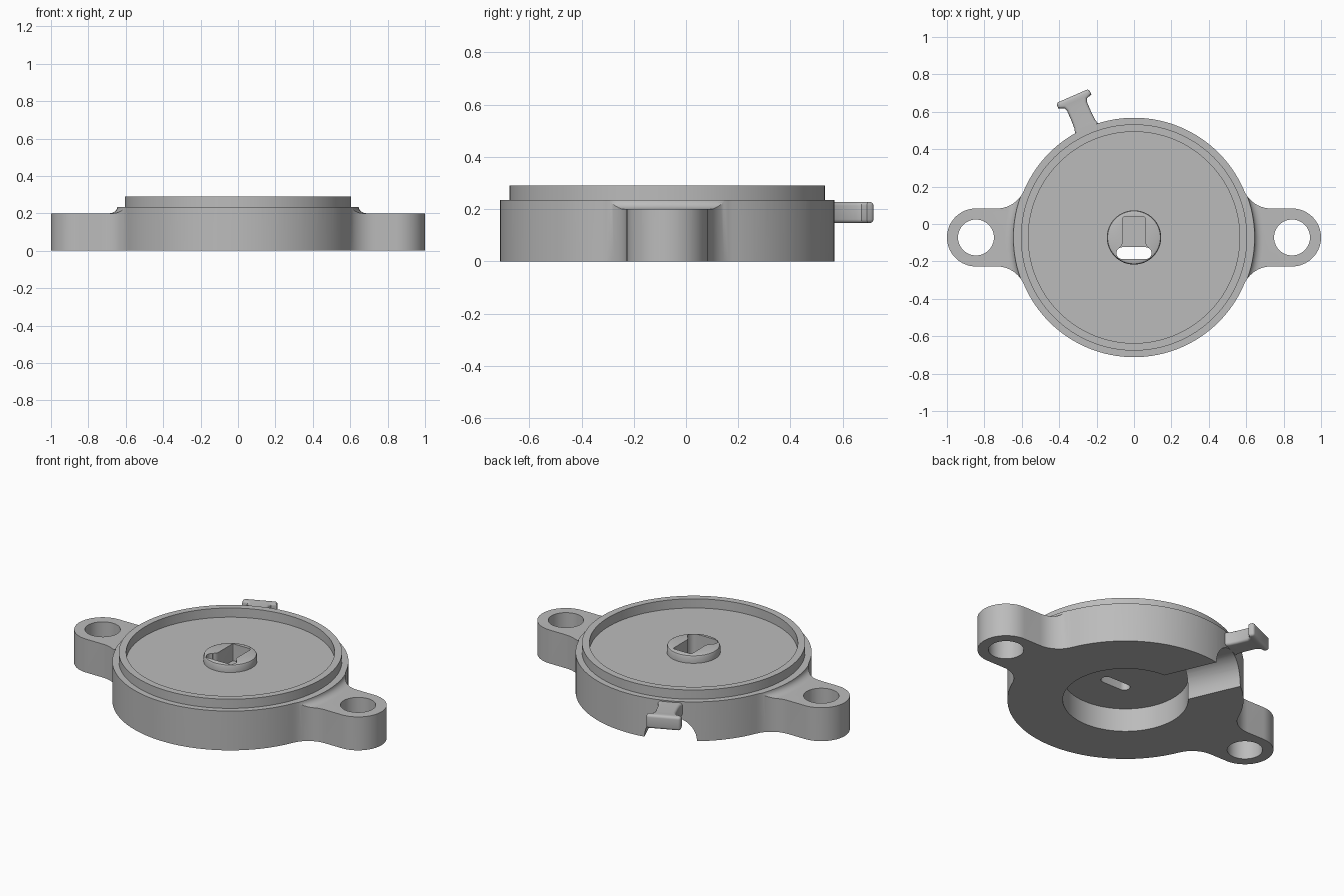
import bpy, bmesh, math
from math import sin, cos, pi, radians, sqrt

if "Cube" in bpy.data.objects:
    bpy.data.objects.remove(bpy.data.objects["Cube"])

CY = -0.072          # disc centre on y
R = 0.64             # disc radius
EAR_X, EAR_R = 0.845, 0.155
SPOUT_ANGLE = radians(113.5)

grey = bpy.data.materials.new("plain grey")
grey.use_nodes = True
grey.diffuse_color = (0.5, 0.5, 0.5, 1)
grey.node_tree.nodes["Principled BSDF"].inputs["Base Color"].default_value = (0.5, 0.5, 0.5, 1)


def make(name, bm, angle=0):
    bmesh.ops.recalc_face_normals(bm, faces=bm.faces)
    me = bpy.data.meshes.new(name)
    bm.to_mesh(me)
    bm.free()
    me.materials.append(grey)
    ob = bpy.data.objects.new(name, me)
    ob.location.y = CY
    ob.rotation_euler.z = angle
    bpy.context.collection.objects.link(ob)
    return ob


def prism(name, pts, z0, z1, angle=0):
    bm = bmesh.new()
    face = bm.faces.new([bm.verts.new((x, y, z0)) for x, y in pts])
    new = bmesh.ops.extrude_face_region(bm, geom=[face])["geom"]
    bmesh.ops.translate(bm, vec=(0, 0, z1 - z0),
                        verts=[g for g in new if isinstance(g, bmesh.types.BMVert)])
    return make(name, bm, angle)


def lathe(name, profile, steps=128):
    bm = bmesh.new()
    vs = [bm.verts.new((r, 0, z)) for r, z in profile]
    es = [bm.edges.new(p) for p in zip(vs, vs[1:])]
    bmesh.ops.spin(bm, geom=vs + es, cent=(0, 0, 0), axis=(0, 0, 1),
                   angle=2 * pi, steps=steps)
    bmesh.ops.remove_doubles(bm, verts=bm.verts, dist=1e-5)
    return make(name, bm)


def arc(cx, cy, r, a0, a1, n):
    return [(cx + r * cos(a0 + (a1 - a0) * i / n), cy + r * sin(a0 + (a1 - a0) * i / n))
            for i in range(n + 1)]


def apply(ob, mod):
    bpy.context.view_layer.objects.active = ob
    bpy.ops.object.modifier_apply(modifier=mod.name)


def boolean(ob, other, op):
    mod = ob.modifiers.new(op, "BOOLEAN")
    mod.operation, mod.object, mod.solver = op, other, "EXACT"
    apply(ob, mod)
    bpy.data.objects.remove(other)


def smooth(ob):
    bpy.ops.object.select_all(action="DESELECT")
    ob.select_set(True)
    bpy.context.view_layer.objects.active = ob
    bpy.ops.object.shade_smooth_by_angle(angle=radians(30))


# Plan outline: disc with two ears, blended by tangent fillets
f = 0.156
fx, fy = sqrt((R + f) ** 2 - (EAR_R + f) ** 2), EAR_R + f
t = math.atan2(fy, fx)
upper_right = (arc(EAR_X, 0, EAR_R, 0, pi / 2, 16)
               + arc(fx, fy, f, -pi / 2, t - pi, 10)
               + arc(0, 0, R, t, pi / 2, 30)[1:])
half = upper_right + [(-x, y) for x, y in upper_right[-2::-1]]
outline = half + [(x, -y) for x, y in half[-2:0:-1]]
housing = prism("housing", outline, 0, 0.5)

# Height profile: hub, recess, raised rim, ledge, curved step down to the ears
step = [(0.69 - 0.045 * cos(i * pi / 12), 0.235 - 0.035 * sin(i * pi / 12)) for i in range(7)]
profile = ([(0, 0.282), (0.132, 0.282), (0.141, 0.278), (0.145, 0.269), (0.145, 0.235),
            (0.565, 0.235), (0.565, 0.29), (0.605, 0.29), (0.605, 0.235)]
           + step + [(1.2, 0.2), (1.2, -0.1), (0, -0.1)])
boolean(housing, lathe("height_cutter", profile), "INTERSECT")

# Ear holes and underside cavity
for s in (-1, 1):
    boolean(housing, prism("hole_cutter", arc(s * EAR_X, 0, 0.096, 0, 2 * pi, 48)[:-1], -0.1, 0.4),
            "DIFFERENCE")
boolean(housing, prism("cavity_cutter", arc(0, 0, 0.34, 0, 2 * pi, 96)[:-1], -0.1, 0.14), "DIFFERENCE")

# Arched channel from the cavity out under the spout
bm = bmesh.new()
section = arc(0, 0, 0.145, 0, pi, 32) + [(-0.145, -0.1), (0.145, -0.1)]
face = bm.faces.new([bm.verts.new((0.2, y, z)) for y, z in section])
new = bmesh.ops.extrude_face_region(bm, geom=[face])["geom"]
bmesh.ops.translate(bm, vec=(0.6, 0, 0), verts=[g for g in new if isinstance(g, bmesh.types.BMVert)])
boolean(housing, make("channel_cutter", bm, SPOUT_ANGLE), "DIFFERENCE")

# Hub pocket with flared mouth, then the slot through the floor
side = [(0.05, 0.11), (0.058, 0.107), (0.061, 0.1), (0.061, -0.03), (0.066, -0.043), (0.078, -0.054),
        (0.078, -0.08)]
boolean(housing, prism("pocket_cutter", side + [(-x, y) for x, y in side[::-1]], 0.18, 0.4), "DIFFERENCE")
pill = arc(0.062, -0.084, 0.032, -pi / 2, pi / 2, 12) + arc(-0.062, -0.084, 0.032, pi / 2, 1.5 * pi, 12)
boolean(housing, prism("slot_cutter", pill, 0.05, 0.4), "DIFFERENCE")
smooth(housing)

# Spout tab with a flared root and end lip
edge = [(0.57, 0.082), (0.62, 0.08), (0.637, 0.067), (0.66, 0.06), (0.7, 0.058),
        (0.765, 0.058), (0.782, 0.066), (0.793, 0.096), (0.825, 0.096)]
spout = prism("spout_tab", edge + [(x, -y) for x, y in edge[::-1]], 0.146, 0.228, SPOUT_ANGLE)
bevel = spout.modifiers.new("round", "BEVEL")
bevel.width, bevel.segments = 0.015, 4
bevel.limit_method, bevel.angle_limit = "ANGLE", radians(70)
apply(spout, bevel)
smooth(spout)
